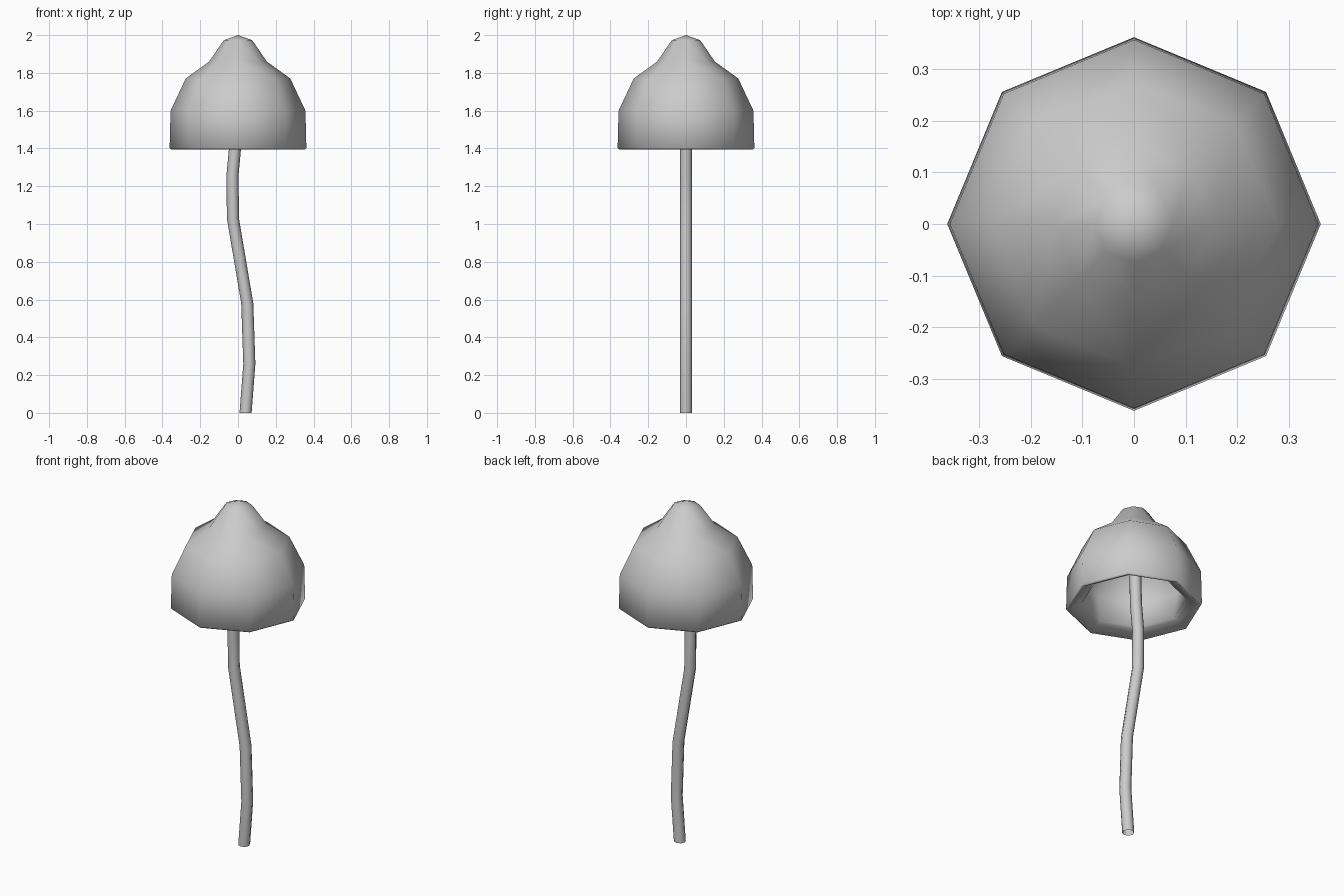
import bpy
import bmesh
from math import cos, sin, tau, radians
from mathutils import Vector

cube = bpy.data.objects.get("Cube")
if cube:
    bpy.data.objects.remove(cube, do_unlink=True)

SIDES = 8

grey = bpy.data.materials.new("plain grey")
grey.use_nodes = True
grey.diffuse_color = (0.6, 0.6, 0.6, 1)
grey.node_tree.nodes["Principled BSDF"].inputs["Base Color"].default_value = grey.diffuse_color


def loft(name, rings, smooth_angle):
    """Skin a list of (x, z, radius) rings from the bottom or top; a zero radius becomes a pole."""
    bm = bmesh.new()
    loops = []
    for x, z, r in rings:
        count = SIDES if r else 1
        loops.append([bm.verts.new(Vector((x + r * cos(tau * i / SIDES),
                                           r * sin(tau * i / SIDES), z)))
                      for i in range(count)])
    for a, b in zip(loops, loops[1:]):
        for i in range(SIDES):
            j = (i + 1) % SIDES
            corners = [a[i % len(a)], a[j % len(a)], b[j % len(b)], b[i % len(b)]]
            bm.faces.new(list(dict.fromkeys(corners)))
    bmesh.ops.recalc_face_normals(bm, faces=bm.faces[:])
    mesh = bpy.data.meshes.new(name)
    bm.to_mesh(mesh)
    bm.free()
    mesh.materials.append(grey)
    obj = bpy.data.objects.new(name, mesh)
    bpy.context.collection.objects.link(obj)
    bpy.ops.object.select_all(action='DESELECT')
    obj.select_set(True)
    bpy.context.view_layer.objects.active = obj
    bpy.ops.object.shade_smooth_by_angle(angle=radians(smooth_angle))


# Bell-shaped cap: outer shell, rolled rim, lip underneath, deep hollow inside
outer = [(0, 2.0), (0.075, 1.973), (0.153, 1.86), (0.277, 1.77), (0.357, 1.6), (0.362, 1.402)]
lip = [(0.352, 1.394), (0.3, 1.43), (0.278, 1.435)]
hollow = [(0.297, 1.59), (0.23, 1.73), (0.12, 1.81), (0.05, 1.91), (0, 1.93)]
loft("cap", [(0, z, r) for r, z in outer + lip + hollow], 180)

# Slender bent hollow stem running up into the cap
path = [(0.04, 0), (0.06, 0.26), (0.049, 0.58), (-0.027, 1.03),
        (-0.029, 1.26), (-0.014, 1.42), (0, 1.9)]
loft("stem", [(x, z, 0.032) for x, z in path], 60)
